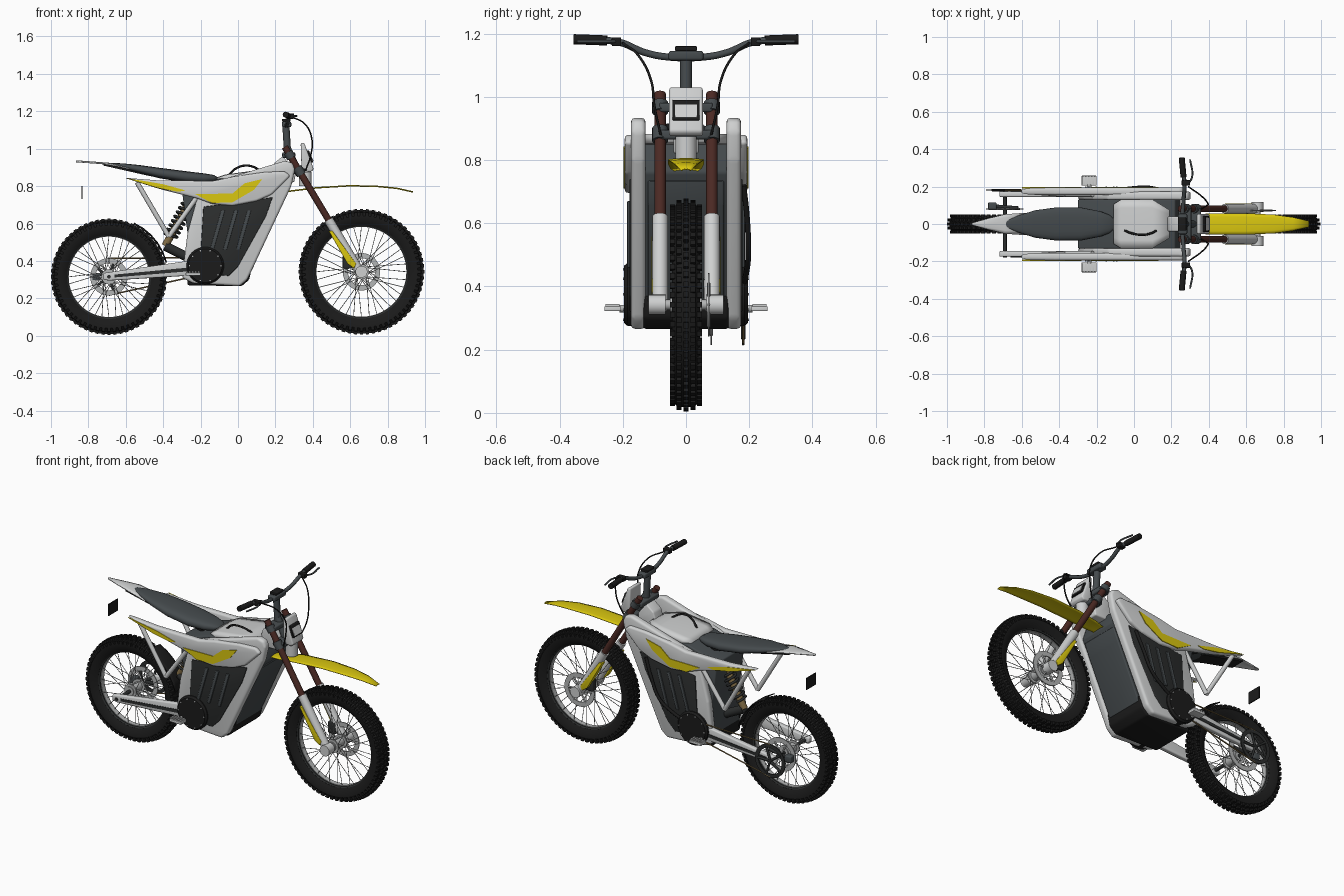
import bpy, bmesh
from math import pi, sin, cos, radians, copysign
from mathutils import Vector, Matrix

if "Cube" in bpy.data.objects:
    bpy.data.objects.remove(bpy.data.objects["Cube"])


def material(name, *rgb):
    m = bpy.data.materials.new(name)
    m.use_nodes = True
    m.diffuse_color = (*rgb, 1)
    m.node_tree.nodes["Principled BSDF"].inputs["Base Color"].default_value = (*rgb, 1)
    return m


LIGHT = material("light grey", .62, .63, .63)
SILVER = material("silver", .45, .46, .46)
YELLOW = material("yellow", .7, .57, .005)
SLATE = material("slate grey", .06, .07, .075)
CHARCOAL = material("charcoal", .025, .027, .027)
BLACK = material("black rubber", .011, .011, .011)
BROWN = material("brown metal", .07, .022, .017)
GOLD = material("dull gold", .22, .15, .06)
SIDES = (("left", 1), ("right", -1))


def finish(name, bm, mat, angle=35):
    bmesh.ops.recalc_face_normals(bm, faces=bm.faces)
    me = bpy.data.meshes.new(name)
    bm.to_mesh(me)
    bm.free()
    for p in me.polygons:
        p.use_smooth = True
    me.set_sharp_from_angle(angle=radians(angle))
    me.materials.append(mat)
    ob = bpy.data.objects.new(name, me)
    bpy.context.collection.objects.link(ob)
    return ob


def prism(name, outline, y0, y1, mat, bevel=0):
    """Side outline in x, z extruded from y0 to y1."""
    bm = bmesh.new()
    face = bm.faces.new([bm.verts.new((x, y0, z)) for x, z in outline])
    out = bmesh.ops.extrude_face_region(bm, geom=[face])["geom"]
    bmesh.ops.translate(bm, vec=(0, y1 - y0, 0), verts=[v for v in out if isinstance(v, bmesh.types.BMVert)])
    if bevel:
        bmesh.ops.bevel(bm, geom=bm.edges[:], offset=bevel, segments=3, profile=.5, affect='EDGES')
    return finish(name, bm, mat)


def box(name, x, y, z, mat, bevel=0):
    return prism(name, [(x[0], z[0]), (x[1], z[0]), (x[1], z[1]), (x[0], z[1])], y[0], y[1], mat, bevel)


def rods(name, ends, r, mat, seg=16):
    """Straight round bars between pairs of points, as one object."""
    bm = bmesh.new()
    for p, q in ends:
        p, q = Vector(p), Vector(q)
        turn = (q - p).to_track_quat('Z', 'Y').to_matrix().to_4x4()
        bmesh.ops.create_cone(bm, cap_ends=True, segments=seg, radius1=r, radius2=r, depth=(q - p).length,
                              matrix=Matrix.Translation((p + q) / 2) @ turn)
    return finish(name, bm, mat, 70)


def tube(name, pts, r, mat):
    """Smooth round tube through the points."""
    cu = bpy.data.curves.new(name + " path", 'CURVE')
    cu.dimensions, cu.bevel_depth, cu.bevel_resolution, cu.use_fill_caps = '3D', r, 2, True
    sp = cu.splines.new('BEZIER')
    sp.bezier_points.add(len(pts) - 1)
    for b, p in zip(sp.bezier_points, pts):
        b.co, b.handle_left_type, b.handle_right_type = p, 'AUTO', 'AUTO'
    tmp = bpy.data.objects.new(name + " path", cu)
    me = bpy.data.meshes.new_from_object(tmp)
    bpy.data.objects.remove(tmp)
    me.materials.clear()
    me.materials.append(mat)
    ob = bpy.data.objects.new(name, me)
    bpy.context.collection.objects.link(ob)
    return ob


def skin(bm, rings, closed):
    rows = [[bm.verts.new(p) for p in ring] for ring in rings]
    n = len(rows[0])
    for a, b in zip(rows, rows[1:]):
        for i in range(n if closed else n - 1):
            bm.faces.new((a[i], a[(i + 1) % n], b[(i + 1) % n], b[i]))
    return rows


def lathe(name, profile, c, mat, seg=64):
    """Closed profile of (radius, y) spun about the y axis at c = (x, y, z)."""
    bm = bmesh.new()
    rings = [[(c[0] + r * cos(t), c[1] + y, c[2] + r * sin(t)) for r, y in profile]
             for t in (2 * pi * i / seg for i in range(seg + 1))]
    skin(bm, rings, True)
    bmesh.ops.remove_doubles(bm, verts=bm.verts, dist=1e-5)
    return finish(name, bm, mat)


def ring(name, r0, r1, y0, y1, c, mat, seg=48):
    return lathe(name, [(r0, y0), (r1, y0), (r1, y1), (r0, y1)], c, mat, seg)


def sheet(name, stations, crown, thick, mat):
    """Thin crowned blade through stations (x, z, half width)."""
    bm = bmesh.new()
    skin(bm, [[(x, w * k / 3, z - crown * (k / 3) ** 2) for k in range(-3, 4)] for x, z, w in stations], False)
    ob = finish(name, bm, mat)
    mod = ob.modifiers.new("thickness", 'SOLIDIFY')
    mod.thickness = thick
    return ob


def wheel(tag, cx, cz, R, n):
    c = (cx, 0, cz)
    # Tyre carcass and knobs
    lathe(tag + " tyre", [(R - .085, -.026), (R - .06, -.043), (R - .035, -.045), (R - .017, -.03), (R - .012, 0),
                          (R - .017, .03), (R - .035, .045), (R - .06, .043), (R - .085, .026)], c, BLACK)
    bm = bmesh.new()
    for i in range(n):
        for k, y in enumerate((-.043, -.022, 0, .022, .043)):
            t = 2 * pi * (i + .5 * (k % 2)) / n
            r = R - .008 - abs(y) ** 2 * 10
            m = (Matrix.Translation(c) @ Matrix.Rotation(-t, 4, 'Y') @ Matrix.Translation((r, y, 0))
                 @ Matrix.Diagonal((.018, .015, R * 3.4 / n, 1)))
            bmesh.ops.create_cube(bm, size=1, matrix=m)
    finish(tag + " tyre knobs", bm, BLACK)
    # Rim, hub and crossed spokes
    lathe(tag + " rim", [(R - .092, -.02), (R - .08, -.029), (R - .076, 0), (R - .08, .029), (R - .092, .02)], c, CHARCOAL)
    ring(tag + " rim edge", R - .095, R - .091, -.014, .014, c, SILVER, 64)
    rods(tag + " hub", [((cx, -.05, cz), (cx, .05, cz))], .026, SILVER, 24)
    spokes = []
    for i in range(36):
        s, a = (1 if i % 2 else -1), 2 * pi * i / 36
        b = a + (.75 if i % 4 < 2 else -.75)
        spokes.append(((cx + .033 * cos(b), s * .04, cz + .033 * sin(b)),
                       (cx + (R - .093) * cos(a), s * .008, cz + (R - .093) * sin(a))))
    rods(tag + " spokes", spokes, .0018, SILVER, 6)
    for s in (-1, 1):
        ring(tag + " hub flange", .012, .04, s * .036, s * .044, c, SILVER)


def disc(tag, cx, cz, y):
    ring(tag + " brake disc", .072, .1, y - .003, y + .003, (cx, 0, cz), SILVER)
    rods(tag + " disc arms", [((cx, y, cz), (cx + .08 * cos(t), y, cz + .08 * sin(t)))
                              for t in (2 * pi * i / 6 for i in range(6))], .005, SILVER, 8)


FX, FZ, RX, RZ = .66, .342, -.69, .315
wheel("front", FX, FZ, .335, 64)
wheel("rear", RX, RZ, .31, 60)
disc("front", FX, FZ, .072)
disc("rear", RX, RZ, .08)
box("rear_caliper", (-.78, -.735), (.075, .115), (.295, .335), SLATE, .006)
rods("caliper_link", [((-.75, .095, .315), (-.62, .085, .33))], .01, CHARCOAL)
box("front_caliper", (.56, .61), (.055, .09), (.36, .43), CHARCOAL, .006)
rods("front_axle", [((FX, -.115, FZ), (FX, .115, FZ))], .016, SILVER)
rods("rear_axle", [((RX, -.178, RZ), (RX, .18, RZ))], .01, CHARCOAL)

# Rear sprocket and chain
ring("rear_sprocket", .078, .1, .178, .184, (RX, 0, RZ), CHARCOAL, 40)
rods("sprocket_arms", [((RX, .181, RZ), (RX + .085 * cos(t), .181, RZ + .085 * sin(t)))
                       for t in (2 * pi * i / 5 for i in range(5))], .007, CHARCOAL, 8)
rods("chain", [((RX, .181, RZ + s * .098), (-.175, .181, .375 + s * .045)) for s in (1, -1)], .004, GOLD, 6)

# Battery and belly
prism("battery", [(-.27, .33), (0, .29), (.06, .36), (.2, .66), (.25, .76), (.22, .85), (-.1, .84),
                  (-.3, .78), (-.27, .55)], -.132, .132, SLATE, .008)
prism("battery_nose", [(.03, .34), (.07, .34), (.215, .66), (.245, .735), (.2, .74)], -.12, .12, SLATE, .006)
prism("belly_guard", [(-.27, .27), (.02, .265), (.06, .3), (.075, .37), (-.27, .37)], -.135, .135, BLACK, .01)

# Tank cover with grab handle, and the neck
sheet("tank_cover", [(-.11, .848, .105), (-.07, .862, .13), (.1, .885, .13), (.19, .885, .075)], .003, .03, LIGHT)
tube("grab_handle", [(-.05, -.035, .86), (-.01, -.05, .895), (.04, -.058, .91), (.09, -.05, .9), (.12, -.035, .88)], .006, BLACK)
prism("neck", [(.16, .82), (.3, .82), (.31, .87), (.24, .96), (.19, .92)], -.04, .04, LIGHT, .008)

frame = [(-.3, .31), (-.24, .28), (.01, .265), (.05, .3), (.285, .8), (.305, .89), (.29, .925), (.25, .935), (.15, .905),
         (0, .86), (-.14, .82), (-.22, .73), (-.27, .55)]
window = [(-.185, .69), (.185, .74), (.15, .64), (.0, .37), (-.05, .32), (-.17, .33), (-.2, .45)]
fairing = [(-.61, .845), (-.42, .83), (-.13, .828), (-.02, .852), (.14, .875), (.25, .88), (.28, .855), (.18, .755),
           (.1, .72), (-.03, .695), (-.14, .705), (-.22, .735), (-.42, .785)]
swoosh = [(-.23, .758), (-.03, .76), (.035, .815), (.13, .838), (.085, .78), (-.03, .713), (-.14, .71)]
tail_stripe = [(-.6, .842), (-.5, .827), (-.4, .81), (-.28, .777), (-.32, .77), (-.43, .79)]
swingarm = [(-.72, .3), (-.69, .295), (-.2, .325), (-.16, .37), (-.2, .41), (-.69, .34), (-.72, .335)]
for side, s in SIDES:
    # Frame and fairing
    prism(side + "_frame", frame, s * .128, s * .174, LIGHT, .014)
    prism(side + "_battery_panel", window, s * .16, s * .179, CHARCOAL, .004)
    for i in range(3):
        x = -.1 + i * .07
        prism(side + "_battery_rib", [(x - .05, .46), (x - .03, .46), (x + .03, .67), (x + .01, .67)],
              s * .175, s * .186, SLATE, .003)
    prism(side + "_fairing", fairing, s * .155, s * .194, LIGHT, .012)
    prism(side + "_swoosh", swoosh, s * .19, s * .198, YELLOW)
    prism(side + "_tail_stripe", tail_stripe, s * .191, s * .197, YELLOW)
    # Swingarm, motor cover and footpeg
    prism(side + "_swingarm", swingarm, s * .145, s * .175, LIGHT, .007)
    prism(side + "_swingarm_slot", [(-.66, .312), (-.26, .345), (-.26, .365), (-.66, .327)], s * .172, s * .178, CHARCOAL)
    c = (-.175, 0, .375)
    lathe(side + "_motor_cover", [(0, s * .12), (.1, s * .12), (.1, s * .185), (.09, s * .196), (0, s * .196)], c, BLACK, 48)
    rods(side + "_motor_bolts", [((c[0] + .084 * cos(t), s * .19, c[2] + .084 * sin(t)),
                                  (c[0] + .084 * cos(t), s * .2, c[2] + .084 * sin(t)))
                                 for t in (2 * pi * i / 10 for i in range(10))], .004, SILVER, 8)
    box(side + "_footpeg", (-.28, -.2), (s * .205, s * .258), (.322, .337), LIGHT, .003)
    for i in range(5):
        box(side + "_peg_tooth", (-.277 + i * .016, -.269 + i * .016), (s * .21, s * .255), (.335, .345), LIGHT)
    rods(side + "_peg_mount", [((-.24, s * .15, .33), (-.24, s * .21, .33))], .012, SILVER)
    # Subframe struts
    rods(side + "_subframe", [((-.54, s * .17, .82), (-.37, s * .158, .53)),
                              ((-.22, s * .158, .74), (-.37, s * .158, .53))], .013, LIGHT, 12)
    # Fork leg, guard and clamps
    fork = lambda z, y=.082: (FX - .02 - (z - .36) * .6, s * y, z)
    rods(side + "_fork_tube", [(fork(1.01), fork(.56))], .018, BROWN, 20)
    rods(side + "_fork_slider", [(fork(.62), fork(.33))], .025, LIGHT, 20)
    rods(side + "_axle_lug", [((FX, s * .065, FZ), (FX, s * .118, FZ))], .032, LIGHT, 20)
    prism(side + "_fork_guard", [(.485, .56), (.505, .56), (.632, .385), (.62, .36), (.585, .385)],
          s * .075, s * .109, YELLOW, .003)
    rods(side + "_fork_clamp", [(fork(.982), fork(.95)), (fork(.9), fork(.86))], .025, SLATE, 20)
    # Grip, lever and cable
    rods(side + "_grip", [((.265, s * .25, 1.178), (.255, s * .355, 1.182))], .016, BLACK, 16)
    box(side + "_lever_mount", (.255, .3), (s * .205, s * .235), (1.16, 1.188), BLACK, .004)
    tube(side + "_lever", [(.285, s * .21, 1.175), (.31, s * .25, 1.175), (.3, s * .345, 1.175)], .005, SLATE)
    tube(side + "_cable", [(.29, s * .2, 1.17), (.36, s * .15, 1.13), (.395, s * .11, 1.05), (.39, s * .1, .97),
                           (.36, s * .08, .88)], .004, BLACK)

# Steering
for z in (.966, .88):
    x = FX - .02 - (z - .36) * .6
    box("triple_clamp", (x - .04, x + .03), (-.085, .085), (z - .015, z + .015), SLATE, .008)
rods("steering_stem", [((.255, 0, 1.14), (.265, 0, .98)), ((.265, 0, 1), (.33, 0, .86))], .019, SLATE)
box("bar_clamp", (.235, .285), (-.055, .055), (1.115, 1.145), SLATE, .008)
box("display", (.235, .28), (-.035, .035), (1.145, 1.16), BLACK, .004)
tube("handlebar", [(.255, -.35, 1.182), (.27, -.21, 1.172), (.265, -.13, 1.14), (.26, -.06, 1.126), (.26, .06, 1.126),
                   (.265, .13, 1.14), (.27, .21, 1.172), (.255, .35, 1.182)], .011, SLATE)

# Headlight
prism("headlight_shell", [(.335, 1.03), (.355, 1.03), (.405, .89), (.39, .875), (.34, .88)], -.053, .053, LIGHT, .008)
lamp = lambda z0, z1, d: [(.36, z1), (.38 + d, z1), (.403 + d, z0), (.36, z0)]
prism("headlight_surround", lamp(.925, .99, 0), -.043, .043, BLACK, .003)
prism("headlight_lens", lamp(.935, .982, .002), -.035, .035, LIGHT)
rods("horn", [((.36, 0, .8), (.36, 0, .875))], .034, LIGHT, 24)

# Fenders, tail and seat
sheet("front_fender", [(.21, .768, .03), (.3, .78, .05), (.42, .795, .057), (.6, .806, .057), (.75, .802, .05),
                       (.85, .792, .036), (.935, .773, .016)], .004, .004, YELLOW)
sheet("tail_blade", [(-.865, .938, .006), (-.78, .932, .03), (-.69, .925, .052), (-.58, .9, .06)], .004, .007, LIGHT)
sheet("rear_hugger", [(RX + .32 * cos(t), RZ + .32 * sin(t), .05) for t in (radians(a) for a in range(15, 75, 10))],
      .006, .006, BLACK)
bm = bmesh.new()
power = lambda v: copysign(abs(v) ** .7, v)
rows = skin(bm, [[(x, w * power(cos(a)), z + h * power(sin(a))) for a in (2 * pi * k / 20 for k in range(20))]
                 for x, z, h, w in ((-.7, .92, .004, .01), (-.62, .908, .014, .045), (-.53, .892, .021, .073),
                                    (-.42, .87, .028, .088), (-.28, .85, .03, .088), (-.18, .842, .026, .068),
                                    (-.13, .842, .018, .048), (-.11, .842, .006, .03))], True)
for row in (rows[0], rows[-1]):
    bm.faces.new(row)
finish("seat", bm, SLATE, 50)
prism("seat_base", [(-.72, .91), (-.5, .86), (-.2, .8), (-.2, .83), (-.5, .885), (-.72, .92)], -.045, .045, BLACK)
box("number_plate", (-.838, -.832), (-.045, .045), (.73, .8), BLACK)

# Shock absorber
a, b = Vector((-.25, 0, .73)), Vector((-.39, 0, .48))
rods("shock_body", [(a, b)], .02, GOLD)
u = (b - a).normalized()
v = Vector((0, 1, 0))
w = u.cross(v)
tube("shock_spring", [a.lerp(b, .08 + .74 * i / 64) + .034 * (cos(i * pi / 4) * v + sin(i * pi / 4) * w)
                      for i in range(65)], .007, CHARCOAL)
rods("shock_link", [(b, (-.27, 0, .42))], .025, CHARCOAL)

# Side hose
tube("side_hose", [(.14, .182, .72), (.1, .193, .62), (.04, .197, .5), (-.04, .19, .44), (-.12, .18, .4)], .009, BLACK)
